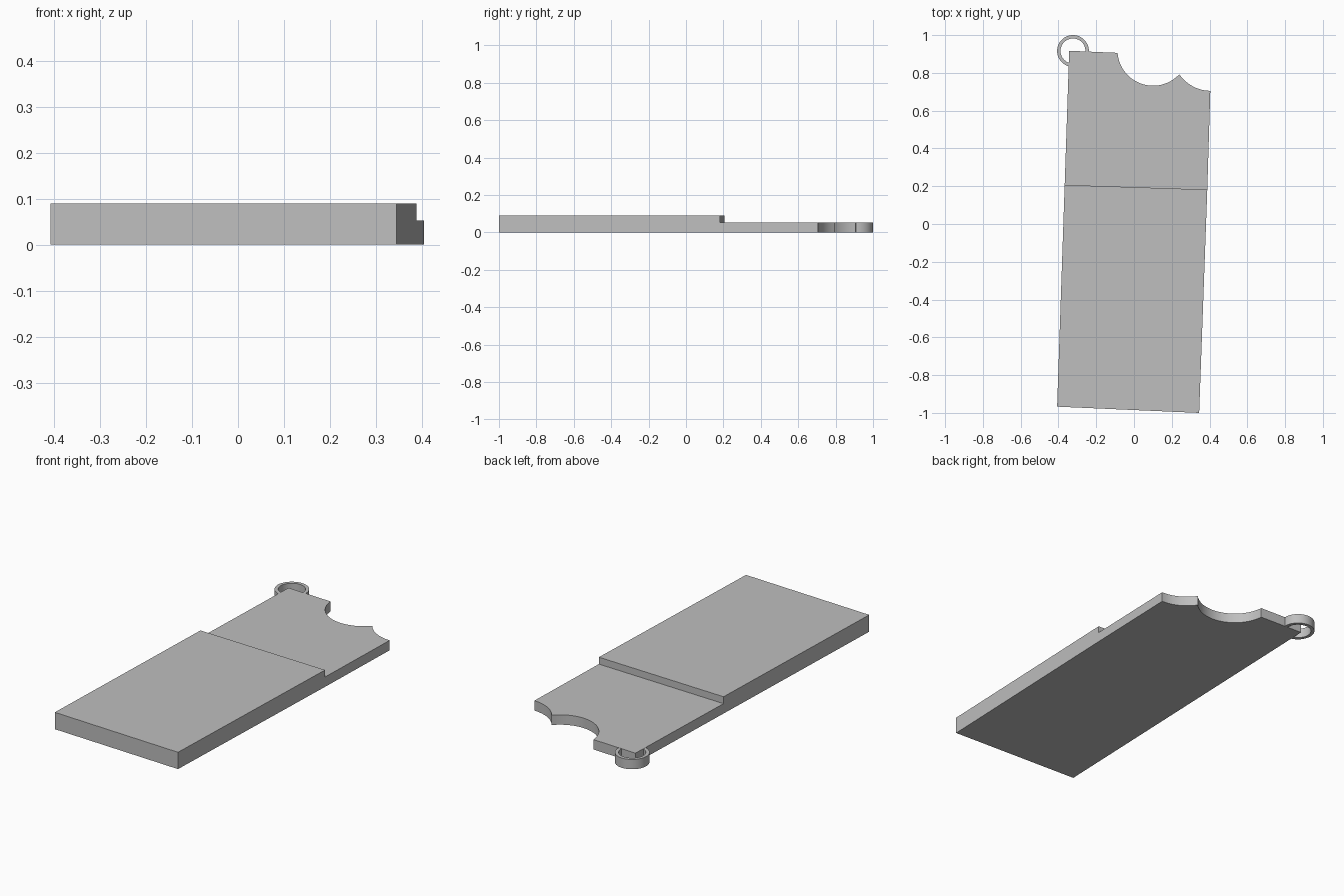
import bpy, bmesh, math

if "Cube" in bpy.data.objects:
    bpy.data.objects.remove(bpy.data.objects["Cube"])

grey = bpy.data.materials.new("light_grey")
grey.diffuse_color = (0.52, 0.52, 0.52, 1)
grey.use_nodes = True
grey.node_tree.nodes["Principled BSDF"].inputs["Base Color"].default_value = grey.diffuse_color


def prism(name, outline, z0, z1):
    """Extrude a flat outline from z0 up to z1."""
    bm = bmesh.new()
    face = bm.faces.new([bm.verts.new((x, y, z0)) for x, y in outline])
    top = bmesh.ops.extrude_face_region(bm, geom=[face])
    for v in top["geom"]:
        if isinstance(v, bmesh.types.BMVert):
            v.co.z = z1
    bmesh.ops.recalc_face_normals(bm, faces=bm.faces)
    return finish(name, bm)


def finish(name, bm):
    mesh = bpy.data.meshes.new(name)
    bm.to_mesh(mesh)
    bm.free()
    mesh.materials.append(grey)
    obj = bpy.data.objects.new(name, mesh)
    bpy.context.collection.objects.link(obj)
    mesh.shade_smooth()
    mesh.set_sharp_from_angle(angle=math.radians(30))
    return obj


def arc(centre, start, end, steps):
    """Counter-clockwise or clockwise arc points between two points, dipping through -y."""
    cx, cy = centre
    a0 = math.atan2(start[1] - cy, start[0] - cx) % math.tau
    a1 = math.atan2(end[1] - cy, end[0] - cx) % math.tau
    r0, r1 = math.dist(centre, start), math.dist(centre, end)
    pts = []
    for i in range(steps + 1):
        t = i / steps
        a, r = a0 + (a1 - a0) * t, r0 + (r1 - r0) * t
        pts.append((cx + r * math.cos(a), cy + r * math.sin(a)))
    return pts


step_left, step_right = (-0.367, 0.207), (0.388, 0.182)

# Thick main block
prism("thick_block", [(-0.407, -0.967), (0.345, -1.0), step_right, step_left], 0, 0.09)

# Thin end plate with two scooped notches
cusp = (0.24, 0.793)
outline = [step_right, step_left, (-0.343, 0.917)]
outline += arc((0.10, 0.921), (-0.087, 0.906), cusp, 28)
outline += arc((0.406, 0.905), cusp, (0.404, 0.705), 12)[1:]
prism("thin_plate", outline, 0, 0.053)

# Round loop at the corner
bm = bmesh.new()
n = 64
section = [(0.084, 0.0004), (0.084, 0.0526), (0.066, 0.0526), (0.066, 0.0004)]
rings = []
for i in range(n):
    a = math.tau * i / n
    rings.append([bm.verts.new((-0.323 + r * math.cos(a), 0.916 + r * math.sin(a), z))
                  for r, z in section])
for i in range(n):
    p, q = rings[i], rings[(i + 1) % n]
    for j in range(4):
        k = (j + 1) % 4
        bm.faces.new((p[j], q[j], q[k], p[k]))
bmesh.ops.recalc_face_normals(bm, faces=bm.faces)
finish("corner_loop", bm)
